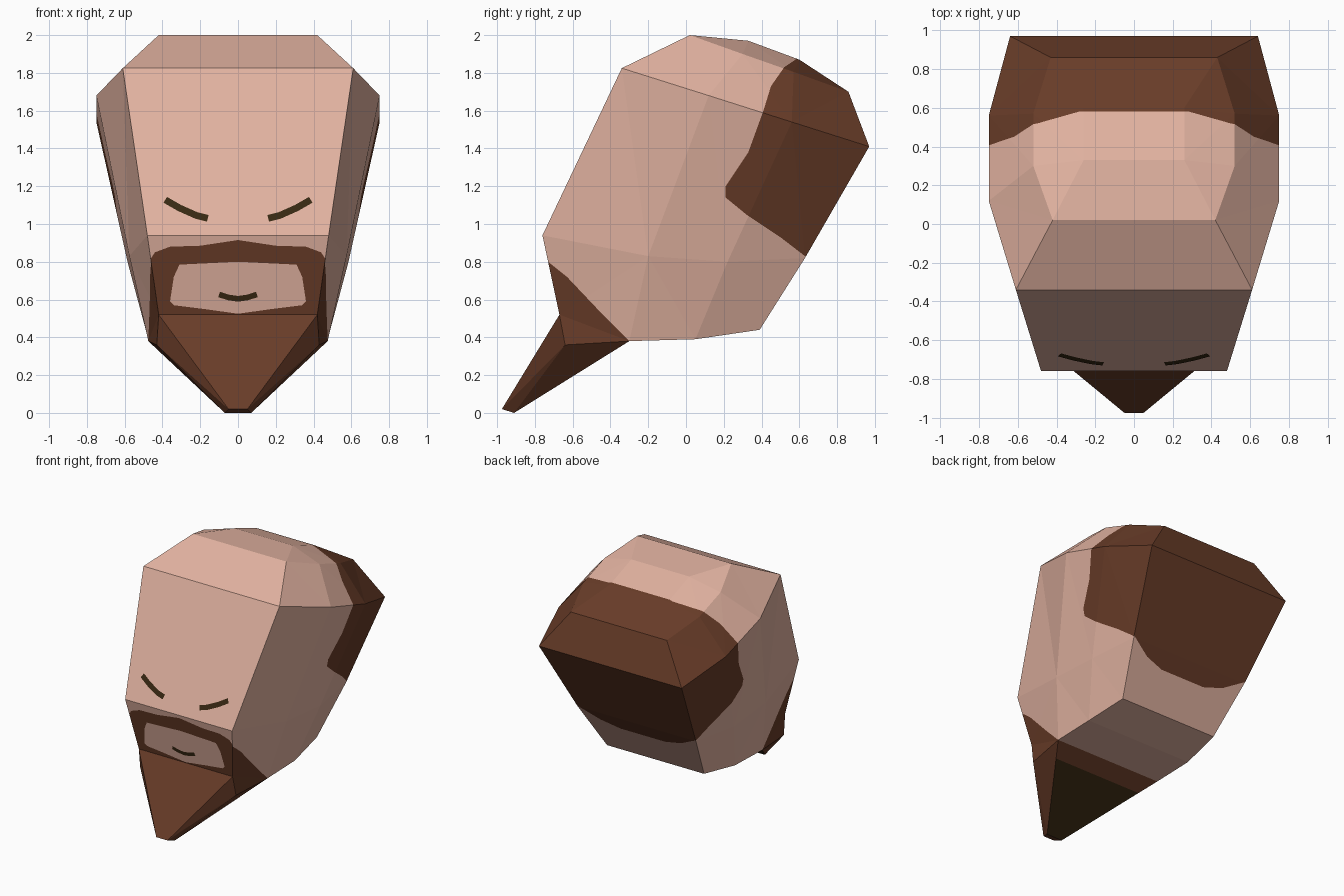
import bpy, bmesh
from mathutils import Vector

if "Cube" in bpy.data.objects:
    bpy.data.objects.remove(bpy.data.objects["Cube"])


def material(name, rgb):
    m = bpy.data.materials.new(name)
    m.diffuse_color = (*rgb, 1)
    m.use_nodes = True
    m.node_tree.nodes["Principled BSDF"].inputs["Base Color"].default_value = m.diffuse_color
    return m


SKIN = material("skin", (0.753, 0.445, 0.352))
HAIR = material("hair_brown", (0.138, 0.045, 0.021))
DARK = material("dark_line", (0.038, 0.021, 0.006))


def finish(bm, name, mats):
    me = bpy.data.meshes.new(name)
    bm.to_mesh(me)
    bm.free()
    for m in mats:
        me.materials.append(m)
    ob = bpy.data.objects.new(name, me)
    bpy.context.collection.objects.link(ob)
    return ob


def inside(p, poly):
    hit = False
    for (ax, ay), (bx, by) in zip(poly, poly[1:] + poly[:1]):
        if (ay > p[1]) != (by > p[1]) and p[0] < ax + (p[1] - ay) * (bx - ax) / (by - ay):
            hit = not hit
    return hit


def paint(bm, axis, poly, where, index):
    """Cut the chosen faces along a polygon projected on axis 0 (y,z) or 1 (x,z), and colour its inside."""
    def lift(a, b):
        return Vector((0, a, b)) if axis == 0 else Vector((a, 0, b))
    view = Vector((1, 0, 0)) if axis == 0 else Vector((0, 1, 0))
    for a, b in zip(poly, poly[1:] + poly[:1]):
        faces = [f for f in bm.faces if where(f)]
        geom = set(faces)
        for f in faces:
            geom.update(f.edges)
            geom.update(f.verts)
        p, q = lift(*a), lift(*b)
        bmesh.ops.bisect_plane(bm, geom=list(geom), dist=1e-5, plane_co=p,
                               plane_no=(q - p).cross(view).normalized())
    bm.normal_update()
    for f in bm.faces:
        if where(f):
            c = f.calc_center_median()
            if inside((c.y if axis == 0 else c.x, c.z), poly):
                f.material_index = index


def both(points):
    """Mirror an outline given for x > 0."""
    return points + [(-x, z) for x, z in reversed(points) if x > 0]


# Head: four rings of four columns on one side, front to back
CAP = [(.42, .02, 2.0), (.52, .30, 1.90), (.52, .57, 1.805), (.43, .86, 1.70)]
RIM = [(.61, -.34, 1.825), (.75, .12, 1.68), (.75, .56, 1.54), (.64, .97, 1.41)]
MID = [(.48, -.76, .94), (.575, -.2, .83), (.585, .22, .80), (.53, .63, .82)]
LOW = [(.42, -.67, .52), (.475, -.30, .38), (.475, .05, .39), (.435, .39, .44)]
DOME = [(.2, .02, 2.0), (.26, .33, 1.97), (.26, .60, 1.87), (.2, .86, 1.70)]

bm = bmesh.new()
pool = {}


def vert(p, s=1):
    key = (p[0] * s, p[1], p[2])
    if key not in pool:
        pool[key] = bm.verts.new(key)
    return pool[key]


rings = [CAP, RIM, MID, LOW]
for i in range(3):
    for s in (1, -1):
        for up, dn in zip(rings, rings[1:]):
            bm.faces.new([vert(p, s) for p in (up[i], up[i + 1], dn[i + 1], dn[i])])
        bm.faces.new([vert(p, s) for p in (CAP[i], CAP[i + 1], DOME[i + 1], DOME[i])])
    for row in (DOME, LOW):
        bm.faces.new([vert(row[i]), vert(row[i + 1]), vert(row[i + 1], -1), vert(row[i], -1)])
for c in (0, 3):
    for r in range(3):
        up, dn = rings[r][c], rings[r + 1][c]
        edge = [vert(DOME[c], -1), vert(DOME[c])] if r == 0 else []
        bm.faces.new([vert(up, -1)] + edge + [vert(up), vert(dn), vert(dn, -1)])
bmesh.ops.recalc_face_normals(bm, faces=bm.faces[:])
bmesh.ops.triangulate(bm, faces=bm.faces[:])

# Hair: side outline, then the dip at the nape
paint(bm, 0, [(.58, 2.2), (.58, 1.87), (.52, 1.83), (.45, 1.73), (.41, 1.60), (.33, 1.38),
              (.27, 1.29), (.21, 1.20), (.21, 1.14), (.32, 1.05), (.5, .93), (.63, .83),
              (1.3, .83), (1.3, 2.2)],
      lambda f: max(v.co.y for v in f.verts) > .2 and f.calc_center_median().z > .6, 1)
paint(bm, 1, both([(.2, .70), (.36, .74), (.53, .83), (.53, .86)]),
      lambda f: f.normal.y > .6 and f.calc_center_median().z < 1, 1)


# Beard on the cheeks and around the mouth
def lower_face(f):
    return f.normal.y < -.7 and f.normal.z < 0


paint(bm, 0, [(-.73, .80), (-.63, .72), (-.45, .53), (-.30, .38), (-.30, .1), (-1.2, .1), (-1.2, .80)],
      lambda f: abs(f.normal.x) > .5 and f.calc_center_median().y < -.15
      and f.calc_center_median().z < 1, 1)
paint(bm, 1, both([(0, .915), (.2, .885), (.36, .88), (.44, .85), (.48, .79), (.48, .4)]), lower_face, 1)
paint(bm, 1, both([(0, .80), (.31, .785), (.34, .72), (.36, .59), (.34, .57), (.18, .55), (0, .525)]),
      lower_face, 0)
finish(bm, "head", [SKIN, HAIR])

# Pointed beard: hull of the chin, jaw and tip points, dark underneath
bm = bmesh.new()
for x, y, z in [LOW[0], LOW[1], (.43, -.64, .36), (.05, -.975, .02), (.07, -.91, 0)]:
    for s in (1, -1):
        bm.verts.new((x * s, y, z))
bmesh.ops.convex_hull(bm, input=bm.verts[:])
bmesh.ops.recalc_face_normals(bm, faces=bm.faces[:])
under = [f for f in bm.faces if abs(f.normal.x) < .2 and f.normal.y > .3 and f.normal.z < -.3]
geom = set(under)
for f in under:
    geom.update(f.edges)
    geom.update(f.verts)
bmesh.ops.bisect_plane(bm, geom=list(geom), dist=1e-5, plane_co=(0, -.42, 0), plane_no=(0, 1, 0))
bm.normal_update()
for f in bm.faces:
    if abs(f.normal.x) < .2 and f.normal.y > .3 and f.normal.z < -.3:
        f.material_index = int(f.calc_center_median().y < -.42)
finish(bm, "beard", [HAIR, DARK])


# Painted strokes: thin ribbons lying on the face
def stroke(name, pts, depth, half=.018):
    bm = bmesh.new()
    pts = [Vector(p) for p in pts]
    rows = []
    for i, p in enumerate(pts):
        t = (pts[min(i + 1, len(pts) - 1)] - pts[max(i - 1, 0)]).normalized()
        n = Vector((-t.y, t.x)) * half
        rows.append([bm.verts.new((q.x, depth(q.y) - .005, q.y)) for q in (p + n, p - n)])
    for a, b in zip(rows, rows[1:]):
        f = bm.faces.new([a[0], a[1], b[1], b[0]])
        f.normal_update()
        if f.normal.y > 0:
            f.normal_flip()
    finish(bm, name, [DARK])


def forehead(z):
    return -.76 + (z - .94) * .42 / .885


def chin(z):
    return -.76 + (.94 - z) * .09 / .42


for side, s in (("right", 1), ("left", -1)):
    stroke("eye_" + side, [(s * x, z) for x, z in [(.16, 1.03), (.22, 1.045), (.31, 1.085), (.385, 1.128)]],
           forehead)
stroke("mouth", [(-.1, .627), (-.05, .611), (0, .604), (.05, .611), (.1, .627)], chin, .015)
